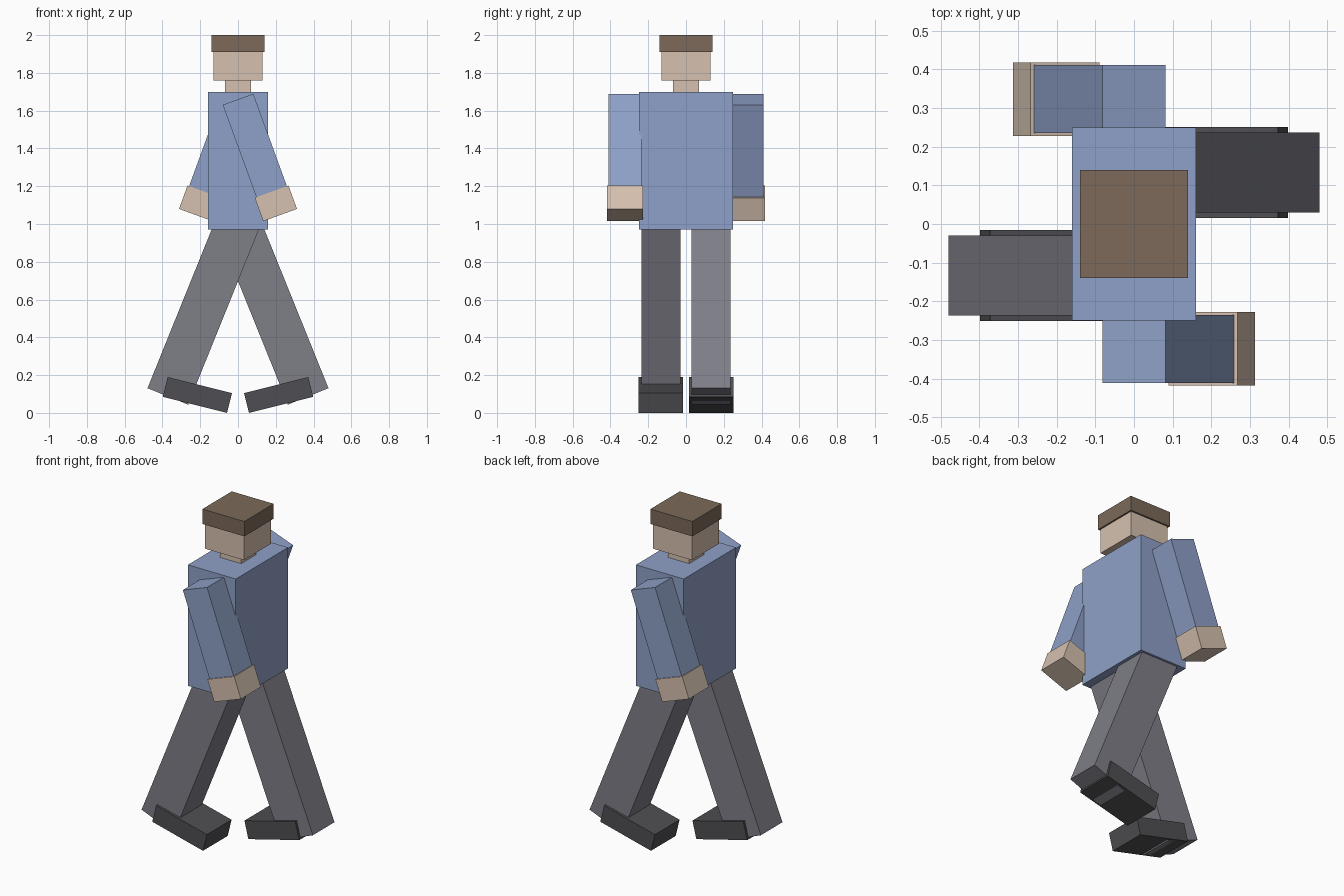
import bpy
from math import radians, sin, cos
from mathutils import Matrix, Vector

cube = bpy.data.objects.get("Cube")
if cube:
    bpy.data.objects.remove(cube, do_unlink=True)


def material(name, *srgb):
    m = bpy.data.materials.new(name)
    linear = [((c / 255 + 0.055) / 1.055) ** 2.4 for c in srgb] + [1]
    m.use_nodes = True
    m.diffuse_color = linear
    for node in m.node_tree.nodes:
        if node.type == 'BSDF_PRINCIPLED':
            node.inputs["Base Color"].default_value = linear
    return m


shirt = material("shirt_blue", 143, 161, 200)
skin = material("skin", 214, 193, 175)
hair = material("hair_brown", 124, 106, 90)
trousers = material("trouser_grey", 126, 126, 135)
shoe = material("shoe_charcoal", 79, 79, 83)


def box(name, centre, size, mat, tilt=0, turn=0):
    """Box tilted about y, then turned about the vertical axis of the body."""
    bpy.ops.mesh.primitive_cube_add(size=1)
    ob = bpy.context.object
    ob.name = ob.data.name = name
    ob.data.transform(Matrix.Diagonal(Vector(size)).to_4x4())
    ob.matrix_world = (Matrix.Rotation(radians(turn), 4, 'Z')
                       @ Matrix.Translation(centre)
                       @ Matrix.Rotation(radians(tilt), 4, 'Y'))
    ob.data.materials.append(mat)
    return ob


def limb(name, joint, angle, start, end, width, depth, mat, turn):
    """Box hanging from a joint, swung towards +x by angle."""
    a = radians(angle)
    mid = (start + end) / 2
    centre = Vector(joint) + mid * Vector((sin(a), 0, -cos(a)))
    return box(name, centre, (width, depth, end - start), mat, -angle, turn)


# Body and head
box("torso", (0, 0, 1.335), (0.32, 0.5, 0.73), shirt)
box("neck", (0, 0, 1.735), (0.14, 0.14, 0.09), skin)
box("head", (0, 0, 1.835), (0.26, 0.26, 0.15), skin)
box("hair", (0, 0, 1.955), (0.28, 0.28, 0.09), hair)

# Striding limbs: the second side is the first turned half way round
for side, turn in (("front", 0), ("back", 180)):
    shoulder = (0, -0.323, 1.66)
    limb(side + "_arm", shoulder, 20, 0, 0.52, 0.172, 0.176, shirt, turn)
    limb(side + "_hand", shoulder, 20, 0.52, 0.652, 0.19, 0.19, skin, turn)
    hip = (0, -0.133, 1.007)
    limb(side + "_leg", hip, -22, -0.03, 0.992, 0.232, 0.206, trousers, turn)
    box(side + "_shoe", (-0.215, -0.133, 0.095), (0.35, 0.235, 0.108), shoe, 14, turn)
